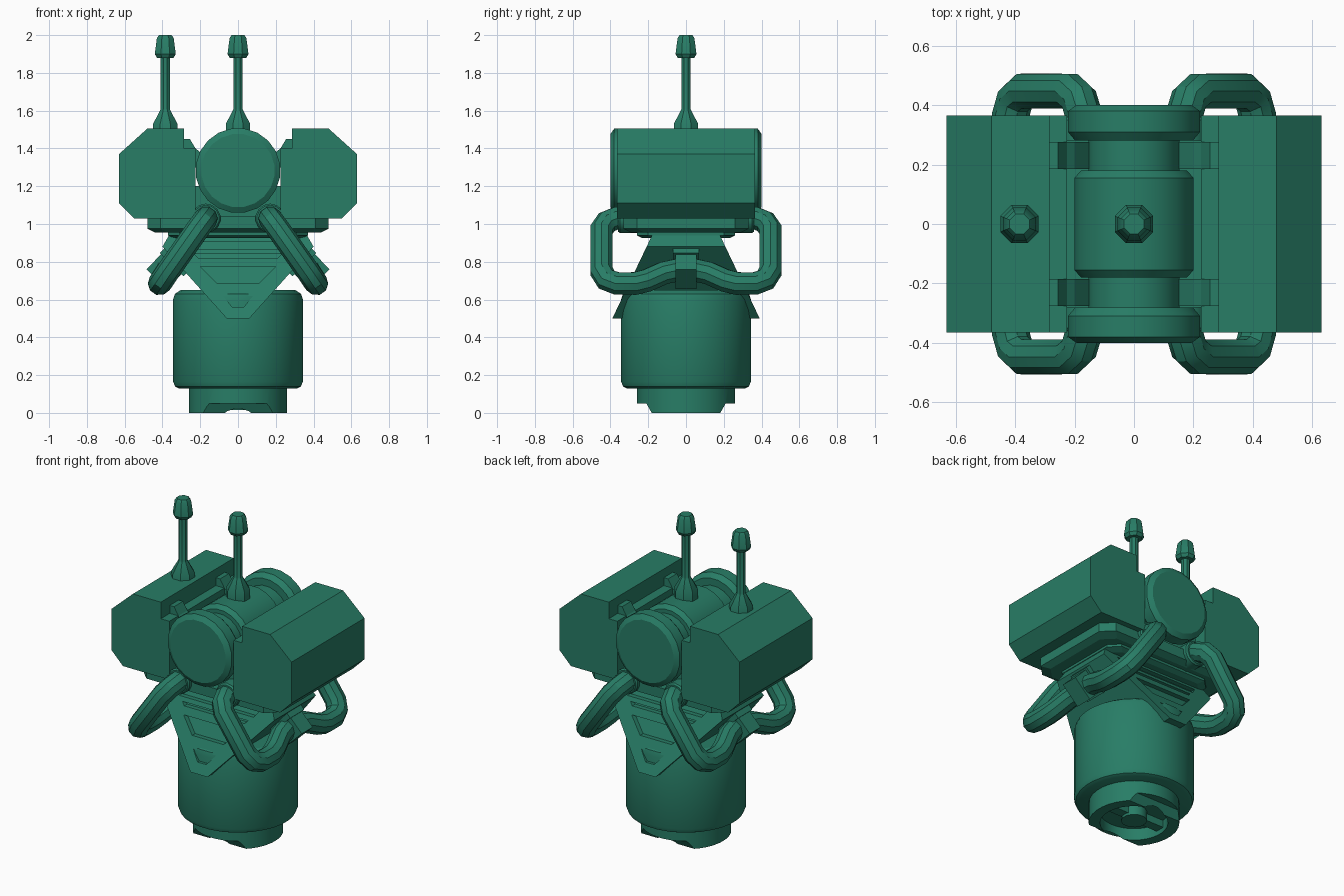
import bpy, bmesh, math
from mathutils import Matrix, Vector

cube = bpy.data.objects.get("Cube")
if cube:
    bpy.data.objects.remove(cube, do_unlink=True)

GREEN = (0.021, 0.205, 0.133, 1)
paint = bpy.data.materials.new("green_paint")
paint.use_nodes = True
paint.diffuse_color = GREEN
bsdf = next(n for n in paint.node_tree.nodes if n.type == 'BSDF_PRINCIPLED')
bsdf.inputs["Base Color"].default_value = GREEN
bsdf.inputs["Roughness"].default_value = 0.6


def smooth(ob):
    bpy.ops.object.select_all(action='DESELECT')
    ob.select_set(True)
    bpy.context.view_layer.objects.active = ob
    bpy.ops.object.shade_smooth_by_angle(angle=math.radians(32))


def finish(bm, name, round_part=False):
    bmesh.ops.recalc_face_normals(bm, faces=bm.faces)
    me = bpy.data.meshes.new(name)
    bm.to_mesh(me)
    bm.free()
    me.materials.append(paint)
    ob = bpy.data.objects.new(name, me)
    bpy.context.collection.objects.link(ob)
    if round_part:
        smooth(ob)
    return ob


def loft(name, loops):
    """Closed solid through loops of equal length."""
    bm = bmesh.new()
    rows = [[bm.verts.new(p) for p in loop] for loop in loops]
    n = len(rows[0])
    for a, b in zip(rows, rows[1:]):
        for i in range(n):
            j = (i + 1) % n
            bm.faces.new((a[i], a[j], b[j], b[i]))
    bm.faces.new(rows[0])
    bm.faces.new(rows[-1])
    return finish(bm, name)


def box(name, x, y, z):
    return loft(name, [[(x[0], y[0], h), (x[1], y[0], h), (x[1], y[1], h), (x[0], y[1], h)] for h in z])


def lathe(name, profile, segs, matrix=Matrix()):
    """Spin (radius, height) points about the local z axis."""
    bm = bmesh.new()
    verts = [bm.verts.new((r, 0, h)) for r, h in profile]
    edges = [bm.edges.new(pair) for pair in zip(verts, verts[1:])]
    bmesh.ops.spin(bm, geom=verts + edges, cent=(0, 0, 0), axis=(0, 0, 1),
                   angle=math.tau, steps=segs, use_duplicate=False)
    bmesh.ops.remove_doubles(bm, verts=bm.verts, dist=0.0005)
    bm.transform(Matrix(matrix) @ Matrix.Rotation(math.pi / segs, 4, 'Z'))
    return finish(bm, name, True)


def cut(ob, cutters):
    for c in cutters:
        mod = ob.modifiers.new("cut", 'BOOLEAN')
        mod.operation, mod.solver, mod.object = 'DIFFERENCE', 'EXACT', c
        bpy.ops.object.select_all(action='DESELECT')
        ob.select_set(True)
        bpy.context.view_layer.objects.active = ob
        bpy.ops.object.modifier_apply(modifier=mod.name)
        bpy.data.objects.remove(c, do_unlink=True)


def mirrored(pts):
    return pts + [(-x, z) for x, z in reversed(pts)]


# Base barrel and its notched socket ring
lathe("base_barrel", [(0, .13), (.315, .13), (.335, .14), (.345, .165), (.345, .6),
                      (.335, .63), (.305, .65), (0, .65)], 32)
socket = lathe("socket_ring", [(0, .075), (.195, .075), (.195, 0), (.26, 0), (.26, .15), (0, .15)], 32)
notch = [(.32, -.02), (.17, -.02), (.21, .05), (.32, .05)]
cut(socket, [loft("notch_cutter", [[(x, s * y, z) for y, z in notch] for x in (-.4, .4)])
             for s in (-1, 1)])
lathe("socket_hub", [(0, .015), (.075, .015), (.075, .09), (0, .09)], 12)
box("socket_bar", (-.2, .2), (-.03, .03), (.03, .09))


# Wedge yoke with sloping front and back faces
def slope(z):
    return .175 + (.95 - z) * .478


outline = mirrored([(.36, .95), (.4, .88), (.06, .5)])
yoke = loft("yoke", [[(x, s * slope(z), z) for x, z in outline] for s in (-1, 1)])
recesses = [
    [(.2, .775), (.11, .685)],
    [(.08, .62), (.03, .56)],
    [(.29, .905), (.26, .865)],
    [(.23, .84), (.21, .82)],
]
cut(yoke, [loft("recess_cutter", [[(x, s * (slope(z) + d), z) for x, z in mirrored(r)]
                                  for d in (.05, -.03)])
           for r in recesses for s in (-1, 1)])


# Deck plates with clipped corners
def plate(name, w, d, c, levels):
    def ring(z, inset):
        a, b = w - inset, d - inset
        q = [(a, b - c), (a - c, b), (-a + c, b), (-a, b - c)]
        return [(x, y, z) for x, y in q + [(-x, -y) for x, y in q]]
    loft(name, [ring(z, i) for z, i in levels])


plate("deck", .48, .33, .07, [(.955, .04), (.975, 0), (1.04, 0)])
plate("lower_deck", .37, .26, .06, [(.925, .03), (.94, 0), (.96, 0)])
box("drum_saddle", (-.24, .24), (-.28, .28), (1.03, 1.2))

# Drum lying front to back
tip = [(0, .4), (.195, .4), (.225, .38), (.225, .31), (.2, .28), (.155, .28),
       (.155, .18), (.18, .18), (.203, .155)]
drum_profile = tip + [(r, -h) for r, h in reversed(tip)]
lathe("drum", drum_profile, 20, Matrix.Translation((0, 0, 1.283)) @ Matrix.Rotation(math.pi / 2, 4, 'X'))

# Side pods, brackets, pipes and clips
pod = [(.285, 1.505), (.48, 1.505), (.63, 1.37), (.63, 1.11), (.55, 1.03),
       (.225, 1.03), (.225, 1.4), (.285, 1.4)]
bracket = [(.14, 1.3), (.2, 1.38), (.225, 1.4), (.255, 1.45), (.29, 1.45), (.29, 1.3)]
half_path = [(.17, -.28, 1.03), (.17, -.37, 1.03), (.185, -.42, 1.01), (.215, -.447, .97),
             (.37, -.447, .75), (.4, -.42, .705), (.415, -.365, .685), (.415, -.27, .685),
             (.405, -.21, .7), (.38, -.12, .74), (.37, -.05, .755)]
pipe_path = half_path + [(x, -y, z) for x, y, z in reversed(half_path)]

for side, s in (("left", 1), ("right", -1)):
    loft(side + "_pod", [[(s * x, y, z) for x, z in pod] for y in (-.365, .365)])

    curve = bpy.data.curves.new(side + "_pipe", 'CURVE')
    curve.dimensions = '3D'
    curve.bevel_depth = .063
    curve.bevel_resolution = 3
    curve.use_fill_caps = True
    spline = curve.splines.new('POLY')
    spline.points.add(len(pipe_path) - 1)
    for p, (x, y, z) in zip(spline.points, pipe_path):
        p.co = (s * x, y, z, 1)
    temp = bpy.data.objects.new("pipe_path", curve)
    bpy.context.collection.objects.link(temp)
    bm = bmesh.new()
    bm.from_mesh(bpy.data.meshes.new_from_object(temp.evaluated_get(bpy.context.evaluated_depsgraph_get())))
    bpy.data.objects.remove(temp, do_unlink=True)
    for f in bm.faces:
        f.material_index = 0
    finish(bm, side + "_pipe", True)

    # Clip standing square on the sloping yoke side
    u, v = Vector((.7 * s, 0, -.72)), Vector((.72 * s, 0, .7))

    def clip(name, a, b, d):
        c = Vector((.375 * s, 0, .765))
        loft(name, [[c + u * i + v * j + Vector((0, y, 0)) for i, j in
                     ((a[0], b[0]), (a[1], b[0]), (a[1], b[1]), (a[0], b[1]))] for y in (-d, d)])
    clip(side + "_pipe_clip", (-.085, .08), (-.075, .075), .055)
    clip(side + "_clip_foot", (-.1, -.03), (-.09, .085), .07)

    for end, e in (("front", -1), ("back", 1)):
        loft(f"{side}_{end}_bracket", [[(s * x, e * y, z) for x, z in bracket] for y in (.185, .275)])
        lathe(f"{side}_{end}_collar", [(0, .24), (.078, .24), (.078, .35), (.07, .36), (0, .36)], 14,
              Matrix.Translation((s * .17, 0, 1.03)) @ Matrix.Rotation(-e * math.pi / 2, 4, 'X'))

# Antennas
antenna = [(0, 1.46), (.07, 1.46), (.07, 1.53), (.03, 1.6), (.026, 1.61), (.026, 1.88), (.048, 1.88),
           (.06, 1.9), (.048, 1.985), (.036, 2), (0, 2)]
for name, x in (("centre_antenna", 0), ("right_antenna", -.385)):
    lathe(name, antenna, 8, Matrix.Translation((x, 0, 0)))
